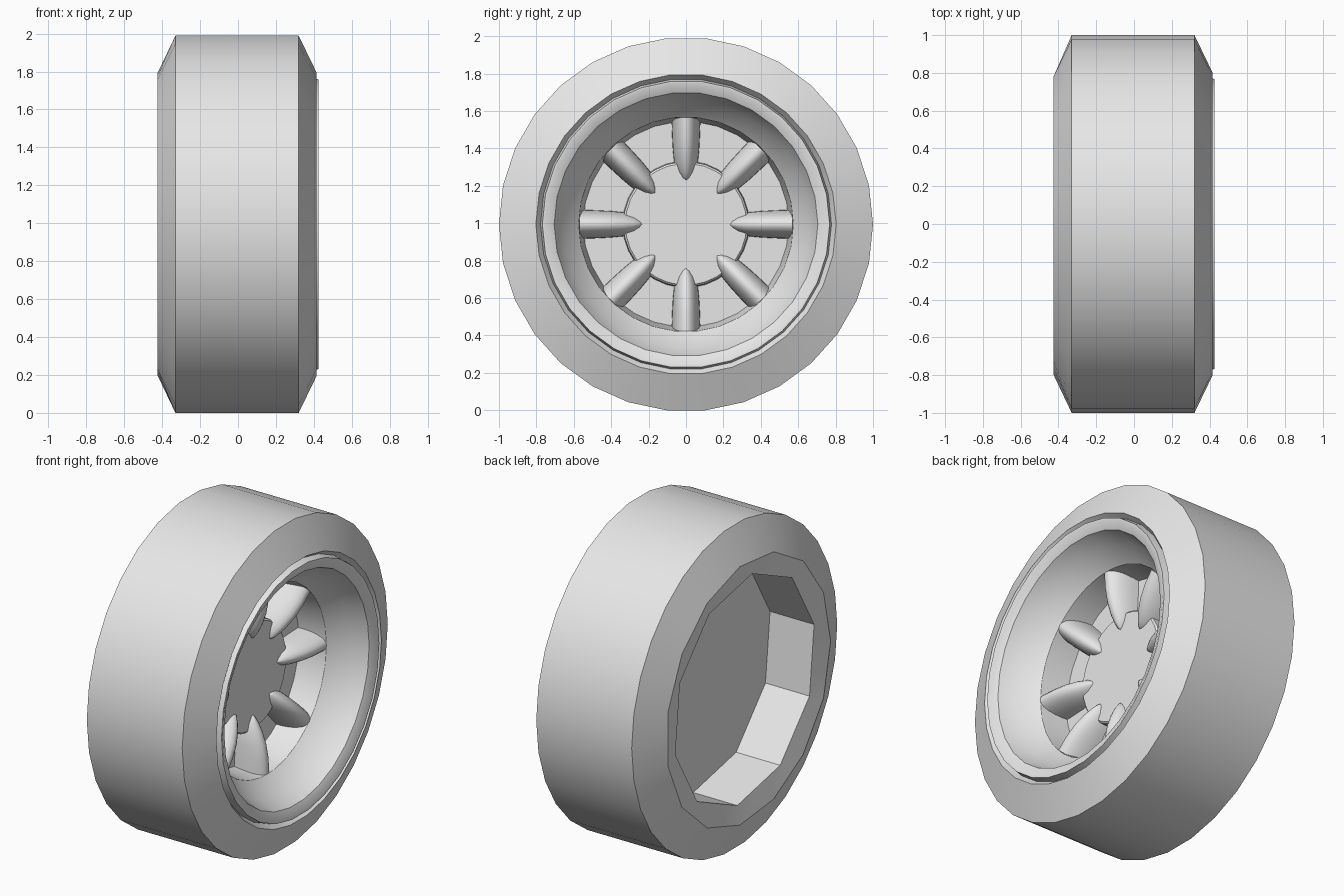
import bpy
import bmesh
from math import cos, sin, pi, radians

cube = bpy.data.objects.get("Cube")
if cube:
    bpy.data.objects.remove(cube, do_unlink=True)

SIDES = 30
AXLE_Z = sin(radians(84))      # an edge of the 30-sided tyre rests on the ground

grey = bpy.data.materials.new("plain_grey")
grey.use_nodes = True
grey.diffuse_color = (0.8, 0.8, 0.8, 1)
grey.node_tree.nodes["Principled BSDF"].inputs["Base Color"].default_value = (0.8, 0.8, 0.8, 1)


def finish(name, bm, angle=30):
    bmesh.ops.remove_doubles(bm, verts=bm.verts, dist=0.0001)
    bmesh.ops.recalc_face_normals(bm, faces=bm.faces)
    mesh = bpy.data.meshes.new(name)
    bm.to_mesh(mesh)
    bm.free()
    mesh.materials.append(grey)
    obj = bpy.data.objects.new(name, mesh)
    bpy.context.collection.objects.link(obj)
    bpy.ops.object.select_all(action="DESELECT")
    obj.select_set(True)
    bpy.context.view_layer.objects.active = obj
    bpy.ops.object.shade_smooth_by_angle(angle=radians(angle))
    return obj


def polygon_radius(radius, angle, sides, phase):
    """Distance to the outline of a regular polygon at the given angle."""
    step = 2 * pi / sides
    return radius * cos(step / 2) / cos((angle - phase + 1e-9) % step - step / 2)


def turned(name, profile, cap_start=False, cap_end=False):
    """Turn (x, radius, sides, phase in degrees) points around the axle."""
    bm = bmesh.new()
    rings = []
    for x, radius, sides, phase in profile:
        ring = []
        for k in range(SIDES):
            a = 2 * pi * k / SIDES
            r = polygon_radius(radius, a, sides, radians(phase))
            ring.append(bm.verts.new((x, r * cos(a), AXLE_Z + r * sin(a))))
        rings.append(ring)
    for p, q in zip(rings, rings[1:]):
        for k in range(SIDES):
            n = (k + 1) % SIDES
            bm.faces.new((p[k], p[n], q[n], q[k]))
    if cap_start:
        bm.faces.new(rings[0])
    if cap_end:
        bm.faces.new(rings[-1])
    return finish(name, bm)


def round_profile(points):
    return [(x, r, SIDES, 0) for x, r in points]


# Tyre, with its coarse hollow on the inner side, and the rim turned in one go
hollow = [(-0.10, 0.69, 10, 24), (-0.40, 0.69, 10, 24),
          (-0.41, 0.74, 10, 24), (-0.425, 0.80, 15, 12)]
tread = round_profile([(-0.33, 1), (0.32, 1), (0.415, 0.803), (0.38, 0.778)])
turned("tyre", hollow + tread, cap_start=True)

# Rim dish on the outer side
turned("rim", round_profile([
    (0.38, 0.778), (0.425, 0.768), (0.425, 0.756), (0.40, 0.705),
    (0.29, 0.66), (0.20, 0.575), (0.03, 0.55)]), cap_end=True)

# Hub disc
turned("hub", round_profile([(0.02, 0.34), (0.09, 0.335), (0.10, 0.325)]), cap_end=True)

# Spokes: rounded ridges rising from the hub to the rim
stations = [(0.235, 0.01, 0.10), (0.25, 0.032, 0.115), (0.28, 0.05, 0.135),
            (0.33, 0.064, 0.16), (0.40, 0.071, 0.185), (0.48, 0.075, 0.20),
            (0.57, 0.078, 0.205)]
ARC = 12
BASE = 0.02


def spoke(name, turn):
    bm = bmesh.new()
    rows = []
    for r, half, top in stations:
        row = []
        for i in range(ARC + 1):
            t = pi * i / ARC
            side = half * cos(t)
            x = BASE + (top - BASE) * sin(t)
            row.append(bm.verts.new((x, r * cos(turn) - side * sin(turn),
                                     AXLE_Z + r * sin(turn) + side * cos(turn))))
        rows.append(row)
    for p, q in zip(rows, rows[1:]):
        for i in range(ARC):
            bm.faces.new((p[i], p[i + 1], q[i + 1], q[i]))
        bm.faces.new((p[ARC], p[0], q[0], q[ARC]))
    bm.faces.new(rows[0])
    bm.faces.new(rows[-1])
    finish(name, bm, 50)


for n in range(8):
    spoke(f"spoke_{n + 1}", n * pi / 4)
